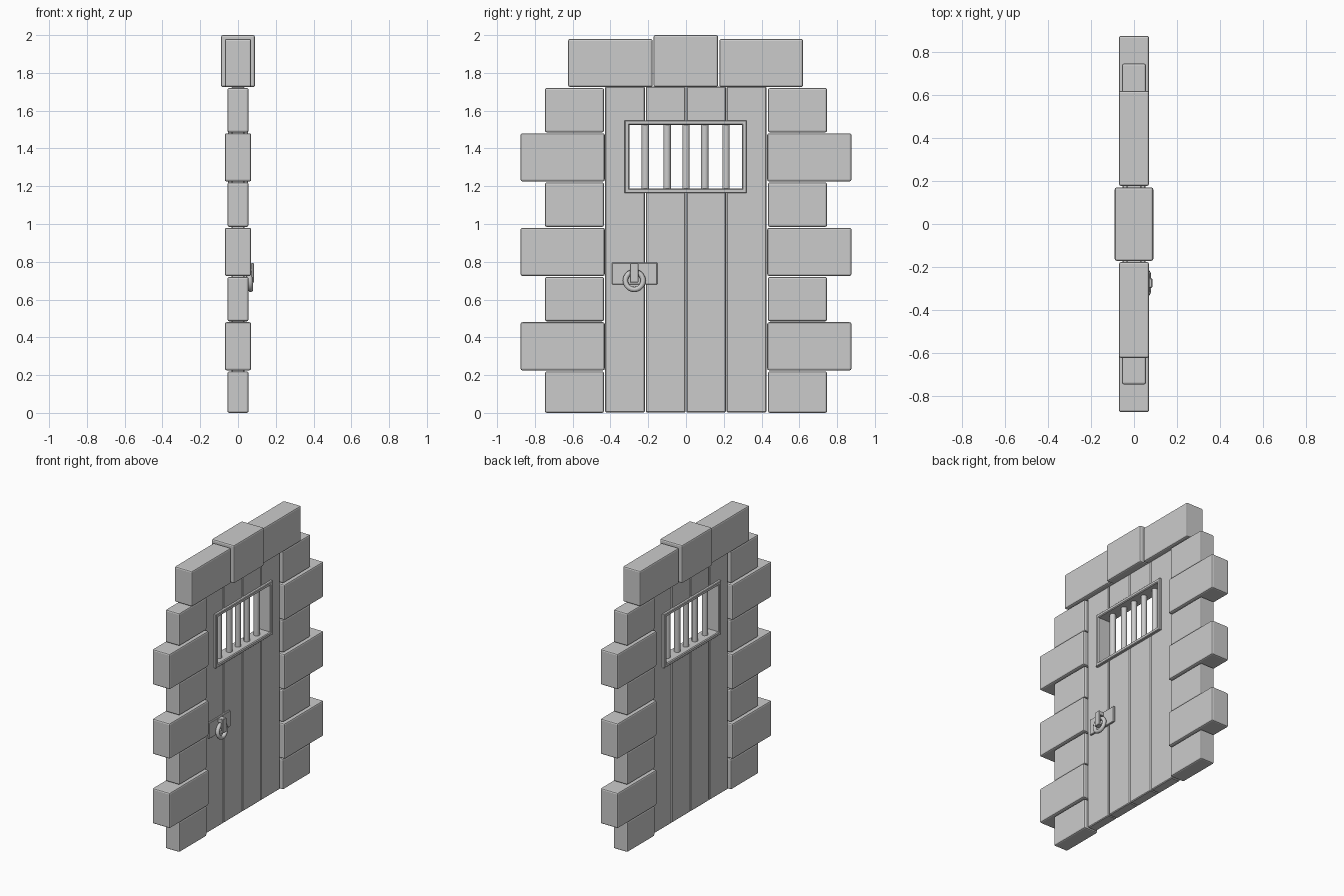
import bpy, bmesh, math

if "Cube" in bpy.data.objects:
    bpy.data.objects.remove(bpy.data.objects["Cube"])


def finish(name, bm):
    bmesh.ops.recalc_face_normals(bm, faces=bm.faces)
    mesh = bpy.data.meshes.new(name)
    bm.to_mesh(mesh)
    bm.free()
    ob = bpy.data.objects.new(name, mesh)
    bpy.context.collection.objects.link(ob)
    return ob


def block(name, x, y, z, bevel=0.0, segs=2):
    """Box from (min, max) ranges, with optionally rounded edges."""
    bm = bmesh.new()
    bmesh.ops.create_cube(bm, size=1)
    for v in bm.verts:
        for i, (lo, hi) in enumerate((x, y, z)):
            v.co[i] = hi if v.co[i] > 0 else lo
    if bevel:
        bmesh.ops.bevel(bm, geom=bm.edges[:], offset=bevel, segments=segs,
                        profile=0.5, affect='EDGES')
    return finish(name, bm)


# Side stones, alternating short and long
for side, s in (("left", -1), ("right", 1)):
    for i in range(7):
        long = i % 2 == 1
        z0 = (i // 2) * 0.5 + (0.225 if long else -0.015)
        z1 = (i // 2) * 0.5 + (0.48 if long else 0.22)
        x = 0.07 if long else 0.056
        ys = sorted((s * (0.43 if long else 0.434), s * (0.876 if long else 0.747)))
        block(f"{side}_stone_{i + 1}", (-x, x), ys, (max(z0, 0), z1), 0.01)

# Lintel stones and keystone
block("lintel_left", (-0.07, 0.07), (-0.624, -0.177), (1.725, 1.98), 0.01)
block("lintel_right", (-0.07, 0.07), (0.177, 0.62), (1.725, 1.98), 0.01)
block("keystone", (-0.09, 0.09), (-0.172, 0.17), (1.725, 2.0), 0.01)

# Door planks with the window opening cut out
cutter = block("window_cutter", (-0.2, 0.2), (-0.305, 0.3), (1.18, 1.535))
cutter.hide_render = True
cutter.display_type = 'WIRE'
edges = (-0.43, -0.215, 0.0, 0.213, 0.427)
for i in range(4):
    plank = block(f"plank_{i + 1}", (-0.035, 0.035),
                  (edges[i] + 0.002, edges[i + 1] - 0.002), (0.003, 1.727), 0.005, 1)
    cut = plank.modifiers.new("window", 'BOOLEAN')
    cut.operation = 'DIFFERENCE'
    cut.solver = 'EXACT'
    cut.object = cutter

# Window frame: rectangular profile swept round the opening, chamfered faces
bm = bmesh.new()
profile = ((0.0, -0.05), (0.0, 0.05), (-0.004, 0.054), (-0.02, 0.054),
           (-0.025, 0.048), (-0.025, -0.048), (-0.02, -0.054), (-0.004, -0.054))
rings = []
for sy, sz in ((-1, -1), (1, -1), (1, 1), (-1, 1)):
    rings.append([bm.verts.new((x, -0.002 + sy * (0.323 + d), 1.356 + sz * (0.193 + d)))
                  for d, x in profile])
n = len(profile)
for i in range(4):
    a, b = rings[i], rings[(i + 1) % 4]
    for j in range(n):
        k = (j + 1) % n
        bm.faces.new((a[j], b[j], b[k], a[k]))
finish("window_frame", bm)

# Window bars
for i, y in enumerate((-0.215, -0.1, 0.0, 0.1, 0.212)):
    bpy.ops.mesh.primitive_cylinder_add(vertices=8, radius=0.021, depth=0.36,
                                        location=(0, y, 1.357),
                                        rotation=(0, 0, math.pi / 8))
    bpy.context.object.name = f"window_bar_{i + 1}"
    bpy.ops.object.shade_smooth_by_angle(angle=math.radians(50))

# Handle plate, strap and ring on the +x face
block("handle_plate", (0.03, 0.047), (-0.392, -0.152), (0.68, 0.795), 0.003, 1)
block("handle_strap", (0.07, 0.085), (-0.297, -0.252), (0.69, 0.793), 0.003, 1)
for part, z in (("top", (0.765, 0.79)), ("bottom", (0.69, 0.705))):
    block(f"handle_strap_{part}", (0.04, 0.078), (-0.295, -0.254), z)
bpy.ops.mesh.primitive_torus_add(location=(0.063, -0.274, 0.70),
                                 rotation=(0, math.pi / 2 - 0.08, 0),
                                 major_radius=0.047, minor_radius=0.014,
                                 major_segments=20, minor_segments=8)
bpy.context.object.name = "handle_ring"
bpy.ops.object.shade_smooth_by_angle(angle=math.radians(50))
